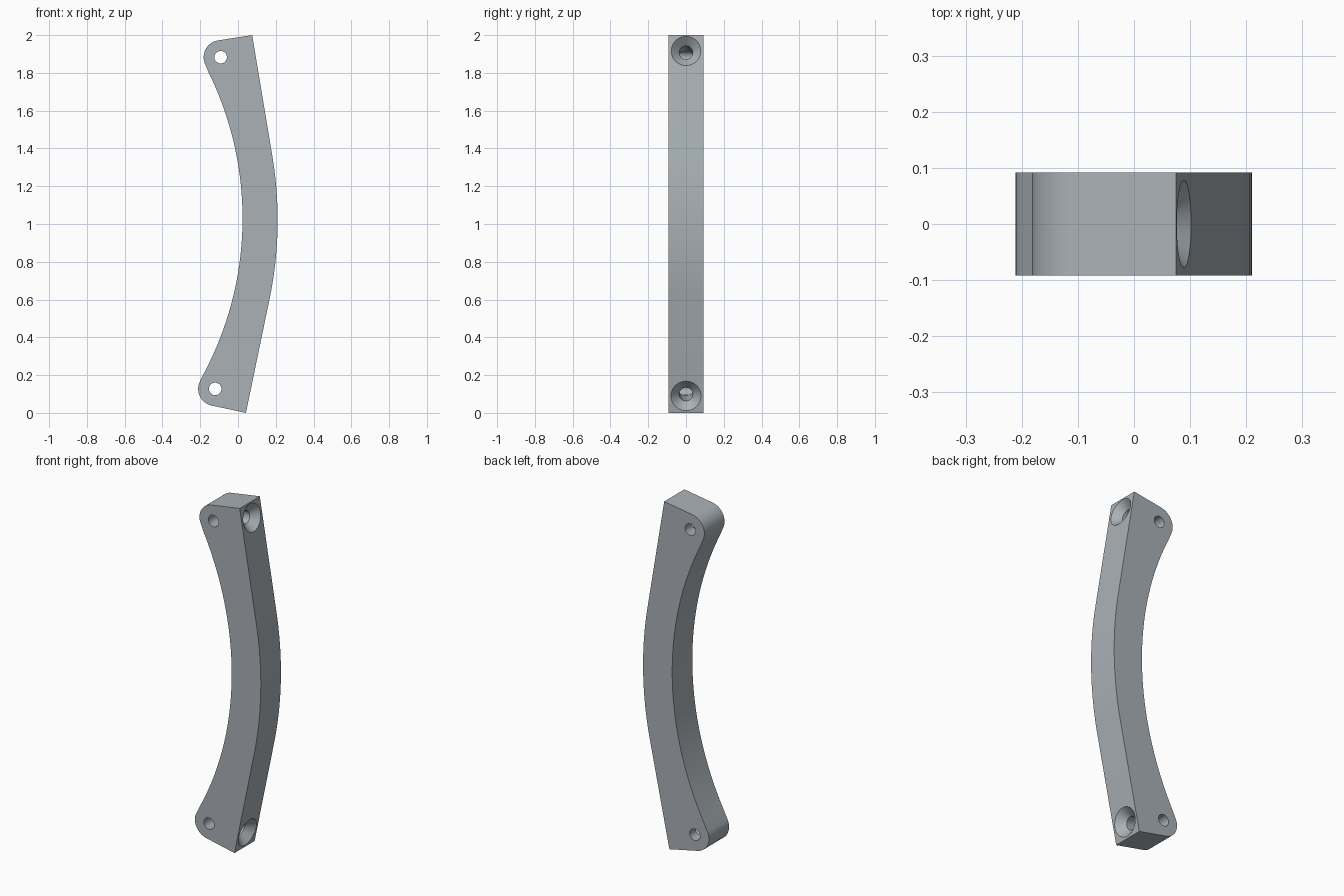
import bpy, bmesh, math
from mathutils import Vector

cube = bpy.data.objects.get("Cube")
if cube:
    bpy.data.objects.remove(cube, do_unlink=True)

HALF = 0.092            # half thickness
PIN_R, LOBE_R = 0.033, 0.09
TOP_PIN, LOW_PIN = Vector((-0.092, 0, 1.883)), Vector((-0.121, 0, 0.127))
INNER_C, INNER_R = Vector((-1.726, 0, 1.03)), 1.75
OUTER_C, OUTER_R = Vector((-1.84, 0, 1.02)), 2.05
TOP_TILT, LOW_TILT = 9.46, 11.2

grey = bpy.data.materials.new("steel grey")
grey.use_nodes = True
colour = (0.40, 0.44, 0.47, 1)
grey.diffuse_color = colour
grey.node_tree.nodes["Principled BSDF"].inputs["Base Color"].default_value = colour


def direction(deg):
    return Vector((math.cos(math.radians(deg)), 0, math.sin(math.radians(deg))))


def arc(centre, radius, start, end, steps):
    return [centre + radius * direction(start + (end - start) * i / steps)
            for i in range(steps + 1)]


def add_object(name, bm):
    bmesh.ops.recalc_face_normals(bm, faces=bm.faces)
    mesh = bpy.data.meshes.new(name)
    bm.to_mesh(mesh)
    bm.free()
    mesh.materials.append(grey)
    obj = bpy.data.objects.new(name, mesh)
    bpy.context.collection.objects.link(obj)
    return obj


def turned_cutter(name, origin, axis, rings, sides=40):
    """Solid of revolution through (distance, radius) rings along an axis."""
    axis = axis.normalized()
    u = axis.orthogonal().normalized()
    v = axis.cross(u)
    bm = bmesh.new()
    loops = []
    for dist, rad in rings:
        turns = [2 * math.pi * i / sides for i in range(sides)]
        loops.append([bm.verts.new(origin + axis * dist
                      + rad * (u * math.cos(t) + v * math.sin(t))) for t in turns])
    for a, b in zip(loops, loops[1:]):
        for i in range(sides):
            j = (i + 1) % sides
            bm.faces.new((a[i], a[j], b[j], b[i]))
    bm.faces.new(loops[0])
    bm.faces.new(loops[-1])
    obj = add_object(name, bm)
    obj.hide_render = True
    return obj


# Curved handle: closed side profile, extruded through the thickness
top_dir, low_dir = TOP_PIN - INNER_C, LOW_PIN - INNER_C
top_a = math.degrees(math.atan2(top_dir.z, top_dir.x))
low_a = math.degrees(math.atan2(low_dir.z, low_dir.x))
top_corner, low_corner = Vector((0.075, 0, 2)), Vector((0.042, 0, 0))
profile = [low_corner] + arc(OUTER_C, OUTER_R, -LOW_TILT, TOP_TILT, 24) + [top_corner]
profile += arc(TOP_PIN, LOBE_R, 90 + TOP_TILT, 180 + top_a, 14)
profile += arc(INNER_C, INNER_R, top_a, low_a, 40)[1:-1]
profile += arc(LOW_PIN, LOBE_R, 180 + low_a, 270 - LOW_TILT, 14)

bm = bmesh.new()
face = bm.faces.new([bm.verts.new(p - Vector((0, HALF, 0))) for p in profile])
ext = bmesh.ops.extrude_face_region(bm, geom=[face])
moved = [g for g in ext["geom"] if isinstance(g, bmesh.types.BMVert)]
bmesh.ops.translate(bm, verts=moved, vec=(0, 2 * HALF, 0))
handle = add_object("curved_handle", bm)

# Pin holes across, and countersunk screw holes running in to meet them
cutters = []
for name, pin, mouth in (("top", TOP_PIN, Vector((0.089, 0, 1.915))),
                         ("bottom", LOW_PIN, Vector((0.059, 0, 0.09)))):
    cutters.append(turned_cutter(name + "_pin_cutter", pin, Vector((0, 1, 0)),
                                 [(-0.2, PIN_R), (0.2, PIN_R)]))
    inward = pin - mouth
    cutters.append(turned_cutter(name + "_screw_cutter", mouth, inward,
                                 [(-0.02, 0.098), (0.042, 0.036),
                                  (inward.length, 0.036)]))

bpy.ops.object.select_all(action="DESELECT")
bpy.context.view_layer.objects.active = handle
handle.select_set(True)
for cutter in cutters:
    mod = handle.modifiers.new(cutter.name, "BOOLEAN")
    mod.operation, mod.solver, mod.object = "DIFFERENCE", "EXACT", cutter
    bpy.ops.object.modifier_apply(modifier=mod.name)
    bpy.data.objects.remove(cutter, do_unlink=True)
bpy.ops.object.shade_smooth_by_angle(angle=math.radians(25))
